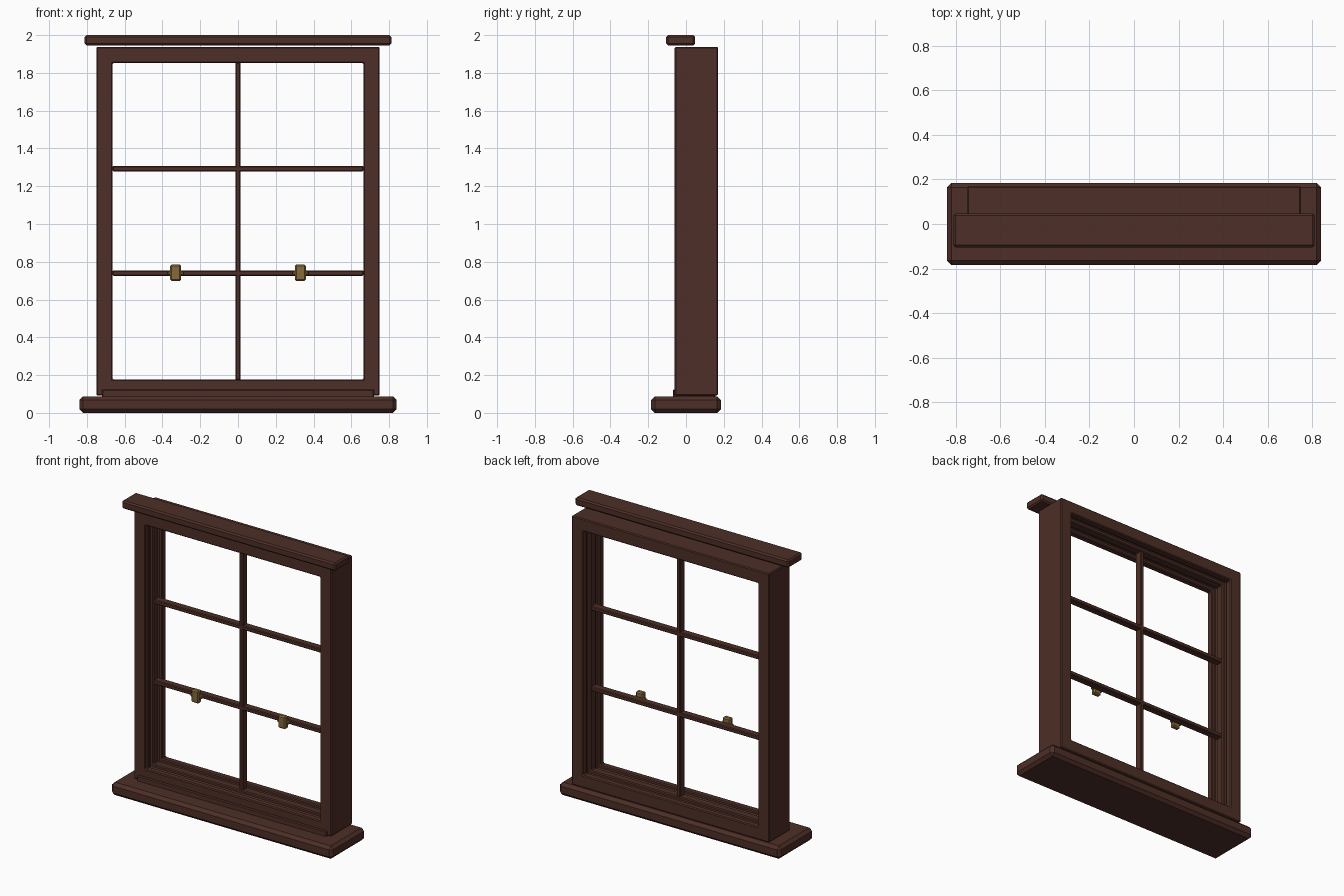
import bpy
import bmesh

cube = bpy.data.objects.get("Cube")
if cube:
    bpy.data.objects.remove(cube, do_unlink=True)


def material(name, color):
    mat = bpy.data.materials.new(name)
    mat.use_nodes = True
    mat.diffuse_color = color
    mat.node_tree.nodes["Principled BSDF"].inputs["Base Color"].default_value = color
    return mat


wood = material("dark brown wood", (0.075, 0.028, 0.02, 1))
brass = material("aged brass", (0.24, 0.145, 0.04, 1))


def finish(name, bm, mat, bevel):
    bmesh.ops.recalc_face_normals(bm, faces=bm.faces)
    mesh = bpy.data.meshes.new(name)
    bm.to_mesh(mesh)
    bm.free()
    mesh.materials.append(mat)
    obj = bpy.data.objects.new(name, mesh)
    bpy.context.collection.objects.link(obj)
    mod = obj.modifiers.new("edge chamfer", 'BEVEL')
    mod.width = bevel
    mod.segments = 1
    mod.limit_method = 'ANGLE'
    return obj


def box(name, xs, ys, zs, mat=wood, bevel=0.006):
    bm = bmesh.new()
    bmesh.ops.create_cube(bm, size=1)
    for v in bm.verts:
        for i, (lo, hi) in enumerate((xs, ys, zs)):
            v.co[i] = lo if v.co[i] < 0 else hi
    return finish(name, bm, mat, bevel)


def ring(name, profile, half_width, bottom, top, bevel):
    """Sweep a closed (inset, y) profile around a rectangle with mitred corners."""
    bm = bmesh.new()
    loops = []
    for sx, sz in ((-1, -1), (1, -1), (1, 1), (-1, 1)):
        loops.append([bm.verts.new((sx * (half_width - d), y,
                                    bottom + d if sz < 0 else top - d))
                      for d, y in profile])
    n = len(profile)
    for c in range(4):
        a, b = loops[c], loops[(c + 1) % 4]
        for i in range(n):
            j = (i + 1) % n
            bm.faces.new((a[i], a[j], b[j], b[i]))
    return finish(name, bm, wood, bevel)


# Sill, lower trim and overhanging head cap
box("sill", (-0.84, 0.84), (-0.185, 0.185), (0, 0.088), bevel=0.02)
box("sill_trim", (-0.72, 0.72), (-0.07, 0.155), (0.08, 0.125))
box("head_cap", (-0.812, 0.812), (-0.105, 0.048), (1.945, 2.0), bevel=0.01)

# Frame with two sash channels running around the inside
lip, channel = 0.086, 0.06
frame_profile = [(0, -0.06), (lip, -0.06), (lip, -0.015), (channel, -0.015),
                 (channel, 0.03), (lip, 0.03), (lip, 0.085), (channel, 0.085),
                 (channel, 0.125), (lip, 0.125), (lip, 0.17), (0, 0.17)]
ring("window_frame", frame_profile, 0.75, 0.092, 1.938, 0.006)

# Glazing bars
bar_y = (0.033, 0.085)
bar = 0.014
box("vertical_glazing_bar", (-bar, bar), bar_y, (0.175, 1.855), bevel=0.005)
for name, z in (("upper_glazing_bar", 1.293), ("meeting_rail", 0.74)):
    box(name, (-0.665, 0.665), bar_y, (z - bar, z + bar), bevel=0.005)

# Brass catches on the meeting rail
for side, x in (("left", 0.33), ("right", -0.33)):
    box(side + "_catch_body", (x - 0.029, x + 0.029), (0.0, 0.035),
        (0.698, 0.786), brass, 0.008)
    box(side + "_catch_bar", (x - 0.042, x + 0.042), (0.012, 0.036),
        (0.729, 0.751), brass, 0.004)
